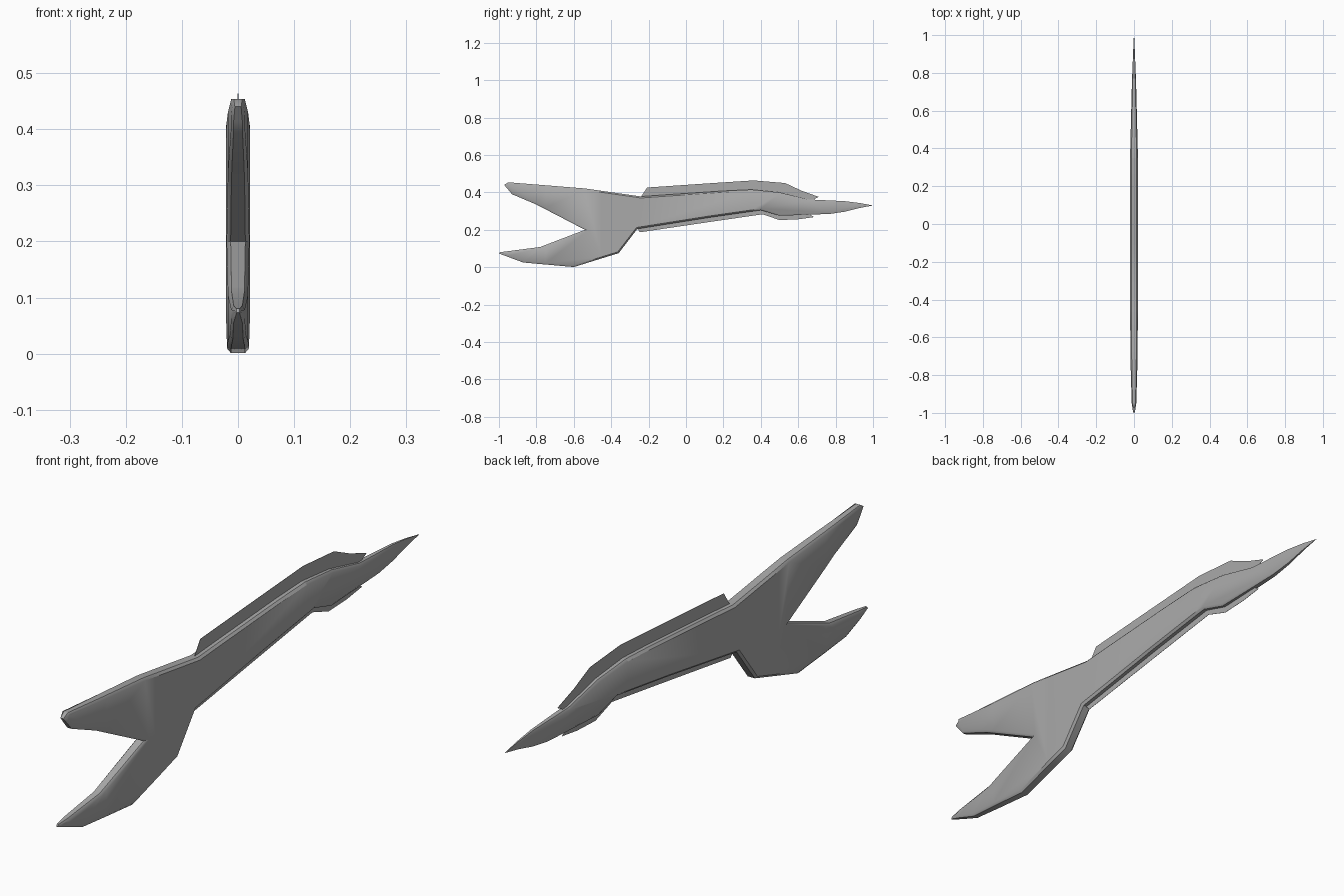
import bpy
import bmesh
import math

cube = bpy.data.objects.get("Cube")
if cube:
    bpy.data.objects.remove(cube, do_unlink=True)

# Single grey finish
grey = bpy.data.materials.new("grey metal")
grey.use_nodes = True
colour = (0.4, 0.4, 0.4, 1)
grey.diffuse_color = colour
grey.node_tree.nodes["Principled BSDF"].inputs["Base Color"].default_value = colour

# Half thickness along the length: (y, half thickness)
THICKNESS = [(-1, .004), (-.95, .012), (-.75, .018), (-.45, .021),
             (.35, .021), (.75, .011), (1, .001)]


def half_thickness(y):
    for (y0, w0), (y1, w1) in zip(THICKNESS, THICKNESS[1:]):
        if y <= y1:
            t = max(0, (y - y0) / (y1 - y0))
            return w0 + (w1 - w0) * t
    return THICKNESS[-1][1]


def outline_face(points):
    bm = bmesh.new()
    face = bm.faces.new([bm.verts.new((0, y, z)) for y, z in points])
    face.normal_update()
    if face.normal.x < 0:
        face.normal_flip()
    return bm, face


def finish(bm, name):
    mesh = bpy.data.meshes.new(name)
    bm.to_mesh(mesh)
    bm.free()
    mesh.materials.append(grey)
    obj = bpy.data.objects.new(name, mesh)
    bpy.context.collection.objects.link(obj)
    return obj


# Body: forked stock at the front, running into a pointed blade
top_edge = [(-.972, .44), (-.95, .454), (-.54, .421), (-.24, .378), (-.1, .388),
            (.2, .408), (.35, .415), (.5, .4), (.66, .362), (.85, .353), (.93, .343)]
lower_edge = [(1, .33), (.93, .317), (.85, .297), (.77, .285), (.5, .275),
              (.4, .305), (.12, .265), (-.26, .205)]
fork = [(-.36, .075), (-.6, .001), (-.87, .025), (-1, .073), (-.995, .08),
        (-.78, .108), (-.54, .2), (-.8, .335), (-.93, .39)]
bm, face = outline_face(top_edge + lower_edge + fork)
bmesh.ops.inset_region(bm, faces=[face], thickness=.008, use_even_offset=True,
                       use_boundary=True)
for y, _ in THICKNESS[1:-1]:
    bmesh.ops.bisect_plane(bm, geom=bm.verts[:] + bm.edges[:] + bm.faces[:],
                           plane_co=(0, y, 0), plane_no=(0, 1, 0))
rim = [e for e in bm.edges if e.is_boundary]
for v in bm.verts:
    v.co.x = half_thickness(v.co.y) * (.65 if v.is_boundary else 1)
walls = bmesh.ops.extrude_edge_only(bm, edges=rim)["geom"]
for v in walls:
    if isinstance(v, bmesh.types.BMVert):
        v.co.x = 0
bmesh.ops.recalc_face_normals(bm, faces=bm.faces[:])
# Open half shell: make its broad side face outwards
if max(bm.faces, key=lambda f: f.calc_area()).normal.x < 0:
    bmesh.ops.reverse_faces(bm, faces=bm.faces[:])
body = finish(bm, "body")
mirror = body.modifiers.new("Mirror", 'MIRROR')
mirror.merge_threshold = .0001

bpy.ops.object.select_all(action='DESELECT')
body.select_set(True)
bpy.context.view_layer.objects.active = body
bpy.ops.object.shade_smooth_by_angle(angle=math.radians(40))


# Thin fins set into the upper and lower edges of the blade
def fin(name, points, thickness=.001):
    bm, face = outline_face(points)
    for v in bm.verts:
        v.co.x = thickness / 2
    solid = bmesh.ops.extrude_face_region(bm, geom=[face])["geom"]
    for v in solid:
        if isinstance(v, bmesh.types.BMVert):
            v.co.x = -thickness / 2
    bmesh.ops.recalc_face_normals(bm, faces=bm.faces[:])
    finish(bm, name)


fin("upper_fin", [(-.245, .37), (-.208, .426), (.1, .447), (.36, .464), (.53, .45),
                  (.62, .408), (.71, .376), (.67, .355), (.5, .38), (.35, .395),
                  (-.1, .37)])
fin("lower_fin", [(-.265, .208), (-.245, .187), (.1, .238), (.41, .283), (.5, .252),
                  (.6, .256), (.685, .268), (.65, .29), (.5, .285), (.4, .32),
                  (.12, .28), (-.22, .225)])
